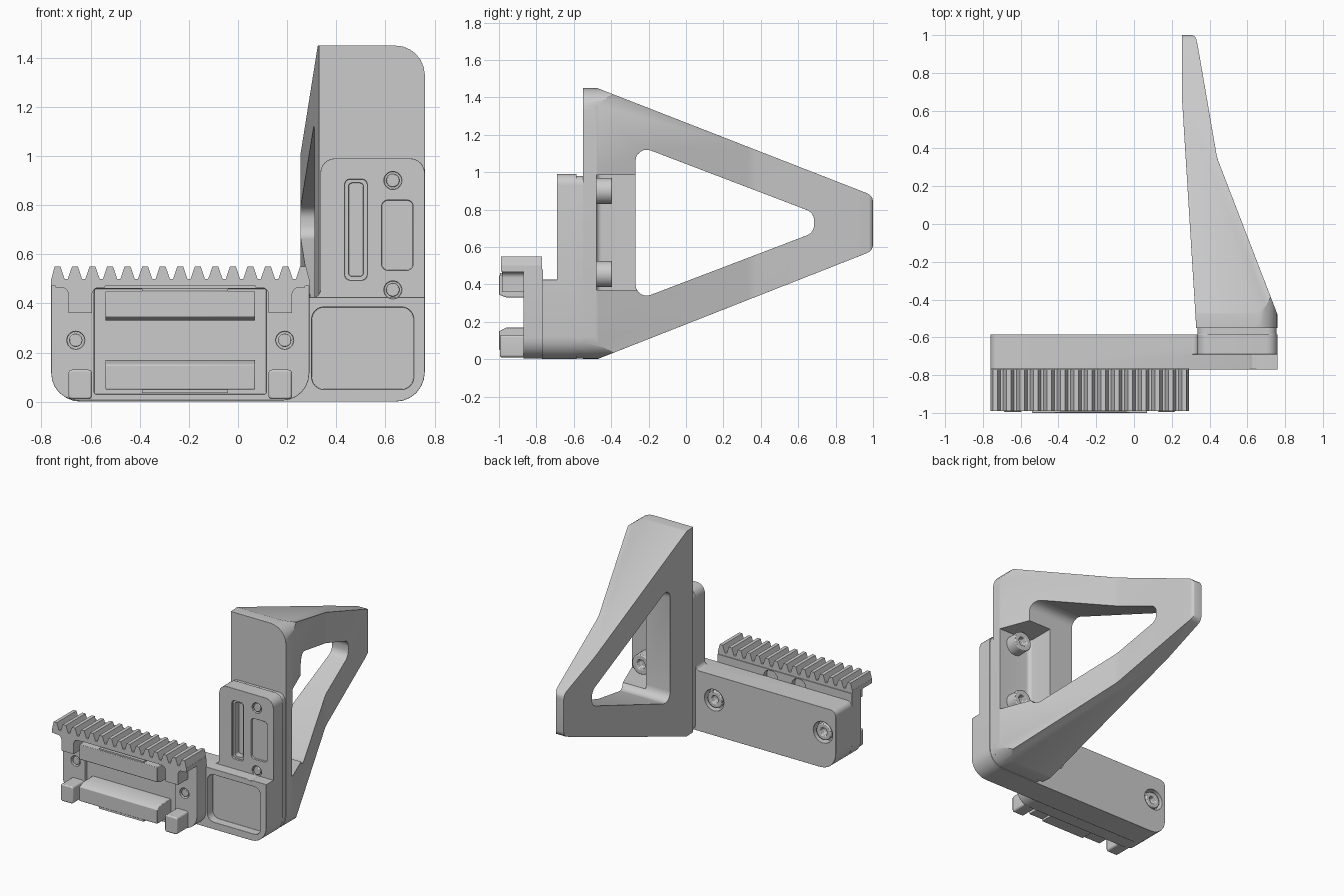
import bpy, bmesh, math
from mathutils import Vector

if "Cube" in bpy.data.objects:
    bpy.data.objects.remove(bpy.data.objects["Cube"])

grey = bpy.data.materials.new("plain_grey")
grey.use_nodes = True
grey.diffuse_color = (0.6, 0.6, 0.6, 1)
grey.node_tree.nodes["Principled BSDF"].inputs["Base Color"].default_value = grey.diffuse_color


def fillet(points, steps=6):
    """Points are (a, b) or (a, b, radius); returns the rounded outline."""
    out = []
    for i, p in enumerate(points):
        corner = Vector(p[:2])
        if len(p) == 2:
            out.append(corner)
            continue
        u = (Vector(points[i - 1][:2]) - corner).normalized()
        v = (Vector(points[(i + 1) % len(points)][:2]) - corner).normalized()
        half = u.angle(v) / 2
        centre = corner + (u + v).normalized() * p[2] / math.sin(half)
        start = corner + u * p[2] / math.tan(half) - centre
        end = corner + v * p[2] / math.tan(half) - centre
        for k in range(steps + 1):
            t = k / steps
            sweep = math.pi - 2 * half
            out.append(centre + (start * math.sin((1 - t) * sweep) + end * math.sin(t * sweep))
                       / math.sin(sweep))
    return out


def prism(name, points, axis, lo, hi):
    """Extrude an outline along an axis: x takes (y,z), y takes (x,z), z takes (x,y)."""
    place = {"x": lambda p, d: (d, p[0], p[1]),
             "y": lambda p, d: (p[0], d, p[1]),
             "z": lambda p, d: (p[0], p[1], d)}[axis]
    outline = fillet(points)
    bm = bmesh.new()
    ends = [[bm.verts.new(place(p, d)) for p in outline] for d in (lo, hi)]
    bm.faces.new(ends[0])
    bm.faces.new(ends[1])
    n = len(outline)
    for i in range(n):
        j = (i + 1) % n
        bm.faces.new((ends[0][i], ends[0][j], ends[1][j], ends[1][i]))
    bmesh.ops.recalc_face_normals(bm, faces=bm.faces)
    mesh = bpy.data.meshes.new(name)
    bm.to_mesh(mesh)
    bm.free()
    mesh.materials.append(grey)
    obj = bpy.data.objects.new(name, mesh)
    bpy.context.collection.objects.link(obj)
    return obj


def slab(name, x0, x1, z0, z1, y0, y1, r=0.0):
    corners = [(x0, z0), (x1, z0), (x1, z1), (x0, z1)]
    return prism(name, [c + (r,) if r else c for c in corners], "y", y0, y1)


def rod(name, x, z, r, y0, y1, sides=32):
    ring = [(x + r * math.cos(math.tau * k / sides), z + r * math.sin(math.tau * k / sides))
            for k in range(sides)]
    return prism(name, ring, "y", y0, y1)


def combine(obj, others, operation="DIFFERENCE"):
    """Apply booleans one after another and remove the helpers."""
    for other in others:
        mod = obj.modifiers.new("combine", "BOOLEAN")
        mod.operation, mod.solver, mod.object = operation, "EXACT", other
        bpy.context.view_layer.update()
        mesh = bpy.data.meshes.new_from_object(
            obj.evaluated_get(bpy.context.evaluated_depsgraph_get()))
        obj.modifiers.clear()
        obj.data = mesh
        bpy.data.objects.remove(other)


def finish(obj, width=0.008, segments=2):
    if width:
        mod = obj.modifiers.new("soft_edges", "BEVEL")
        mod.width, mod.segments = width, segments
        mod.limit_method, mod.angle_limit = "ANGLE", math.radians(40)
    bpy.ops.object.select_all(action="DESELECT")
    obj.select_set(True)
    bpy.context.view_layer.objects.active = obj
    bpy.ops.object.shade_smooth_by_angle(angle=math.radians(35))


def bolt(name, x, z, r, y0, y1):
    head = rod(name, x, z, r, y0, y1)
    combine(head, [rod("socket", x, z, r * 0.5, y1 - 0.04, y1 + 0.05, 6)])
    finish(head, 0.006)


BOLTS_X = (-0.66, 0.19)     # mount bolts
BOLTS_Z = (0.455, 0.90)     # handle bolts
MID = -0.235                # middle of the toothed mount

# Horizontal bar with front pocket, groove and rear counterbores
bar = prism("horizontal_bar", [(-0.76, 0, 0.12), (0.76, 0, 0.12), (0.76, 0.425), (-0.76, 0.425, 0.04)],
            "y", -0.77, -0.585)
combine(bar, [slab("pocket", 0.30, 0.715, 0.05, 0.385, -0.9, -0.71, 0.05),
              rod("groove", 0.63, BOLTS_Z[0], 0.036, -0.9, -0.68)]
        + [rod("counterbore", x, 0.25, 0.075, -0.64, -0.5) for x in BOLTS_X])
finish(bar)
for x in BOLTS_X:
    bolt("bar_bolt", x, 0.25, 0.058, -0.645, -0.592)

# Upright plate with slot, shallow panel and bolt holes
plate = prism("upright_plate", [(0.28, 0.40), (0.76, 0.40), (0.76, 0.99, 0.06), (0.335, 0.99, 0.06),
                                (0.335, 0.425, 0.03), (0.28, 0.425)], "y", -0.69, -0.585)
combine(plate, [slab("slot", 0.435, 0.525, 0.495, 0.905, -0.8, -0.675, 0.02),
                slab("slot_core", 0.45, 0.51, 0.51, 0.89, -0.8, -0.63, 0.015),
                slab("panel", 0.585, 0.712, 0.535, 0.82, -0.8, -0.675, 0.025)]
        + [rod("hole", 0.63, z, 0.036, -0.8, -0.67) for z in BOLTS_Z])
finish(plate)
for z in BOLTS_Z:
    finish(rod("bolt_end", 0.63, z, 0.027, -0.69, -0.66), 0.004)

# Thin pad between plate and handle
finish(prism("handle_pad", [(0.335, 0.005, 0.03), (0.755, 0.005, 0.11), (0.755, 0.98, 0.05),
                            (0.335, 0.98, 0.05)], "y", -0.59, -0.545), 0)

# Triangular handle: side outline crossed with top and front outlines
handle = prism("triangular_handle", [(-0.55, 0), (-0.475, 0, 0.04), (1, 0.58, 0.05), (1, 0.875, 0.05),
                                     (-0.475, 1.45, 0.04), (-0.55, 1.45)], "x", 0.1, 0.9)
plan = prism("plan", [(0.33, -0.56), (0.255, 0.65), (0.255, 1.001), (0.325, 1.001, 0.03),
                      (0.34, 0.93, 0.1), (0.44, 0.35, 0.25), (0.76, -0.48, 0.05), (0.76, -0.56)],
             "z", -0.1, 1.6)
front = prism("front", [(0.2, -0.05), (0.2, 1.5), (0.32, 1.5), (0.32, 1.449), (0.76, 1.449, 0.12),
                        (0.76, 0.001, 0.12), (0.32, 0.001), (0.32, -0.05)], "y", -0.7, 1.2)
combine(handle, [plan, front], "INTERSECT")
opening = prism("opening", [(-0.27, 0.313, 0.06), (0.685, 0.677, 0.06), (0.685, 0.783, 0.06),
                            (-0.27, 1.147, 0.06)], "x", 0.0, 1.0)
recess = prism("recess", [(0.50, -0.48, 0.03), (0.9, -0.48), (0.9, -0.25), (0.50, -0.25)],
               "z", 0.37, 0.985)
combine(handle, [opening, recess])
finish(handle, 0.015, 3)
for z in BOLTS_Z:
    bolt("handle_bolt", 0.63, z, 0.07, -0.49, -0.395)

# Mount body with shallow window, bolt holes and rear bores
body = prism("mount_body", [(-0.76, 0.005, 0.11), (0.29, 0.005, 0.11), (0.29, 0.48), (-0.76, 0.48)],
             "y", -0.87, -0.765)
combine(body, [slab("window", -0.585, 0.115, 0.03, 0.46, -0.95, -0.85, 0.01)]
        + [rod("hole", x, 0.25, 0.036, -0.95, -0.83) for x in BOLTS_X]
        + [rod("bore", MID + s * 0.11, 0.42, 0.055, -0.8, -0.7) for s in (-1, 1)])
finish(body, 0.006)
for x in BOLTS_X:
    finish(rod("mount_bolt_end", x, 0.25, 0.027, -0.865, -0.82), 0.004)

# Toothed rail along the top
COUNT, PITCH = 15, 0.0714
teeth = [(-0.76, 0.47), (-0.76, 0.5)]
for i in range(COUNT):
    c = MID + (i - (COUNT - 1) / 2) * PITCH
    teeth += [(max(c - 0.029, -0.759), 0.5), (c - 0.012, 0.55), (c + 0.012, 0.55), (min(c + 0.029, 0.289), 0.5)]
teeth += [(0.29, 0.5), (0.29, 0.47)]
finish(prism("toothed_rail", teeth, "y", -0.99, -0.77), 0)

# Clamp claws, upper and lower at both ends
for c in (-0.642, 0.172):
    finish(prism("upper_claw", [(c - 0.1, 0.475), (c - 0.1, 0.465), (c - 0.048, 0.465, 0.03),
                                (c - 0.048, 0.36), (c + 0.048, 0.36), (c + 0.048, 0.465, 0.03),
                                (c + 0.1, 0.465), (c + 0.1, 0.475)], "y", -0.985, -0.86), 0)
    finish(slab("lower_claw", c - 0.048, c + 0.048, 0.01, 0.13, -0.995, -0.86, 0.015))

# Horizontal bars inside the window
finish(prism("upper_bar", [(-0.845, 0.33), (-0.96, 0.33), (-1, 0.345), (-1, 0.45), (-0.845, 0.45)],
             "x", -0.54, 0.07), 0.004)
finish(prism("lower_bar", [(-0.845, 0.17), (-0.96, 0.17), (-1, 0.15), (-1, 0.05), (-0.845, 0.05)],
             "x", -0.54, 0.07), 0.004)
for z in (0.035, 0.445):
    finish(slab("bar_lip", -0.39, -0.04, z, z + 0.015, -0.995, -0.845), 0)
